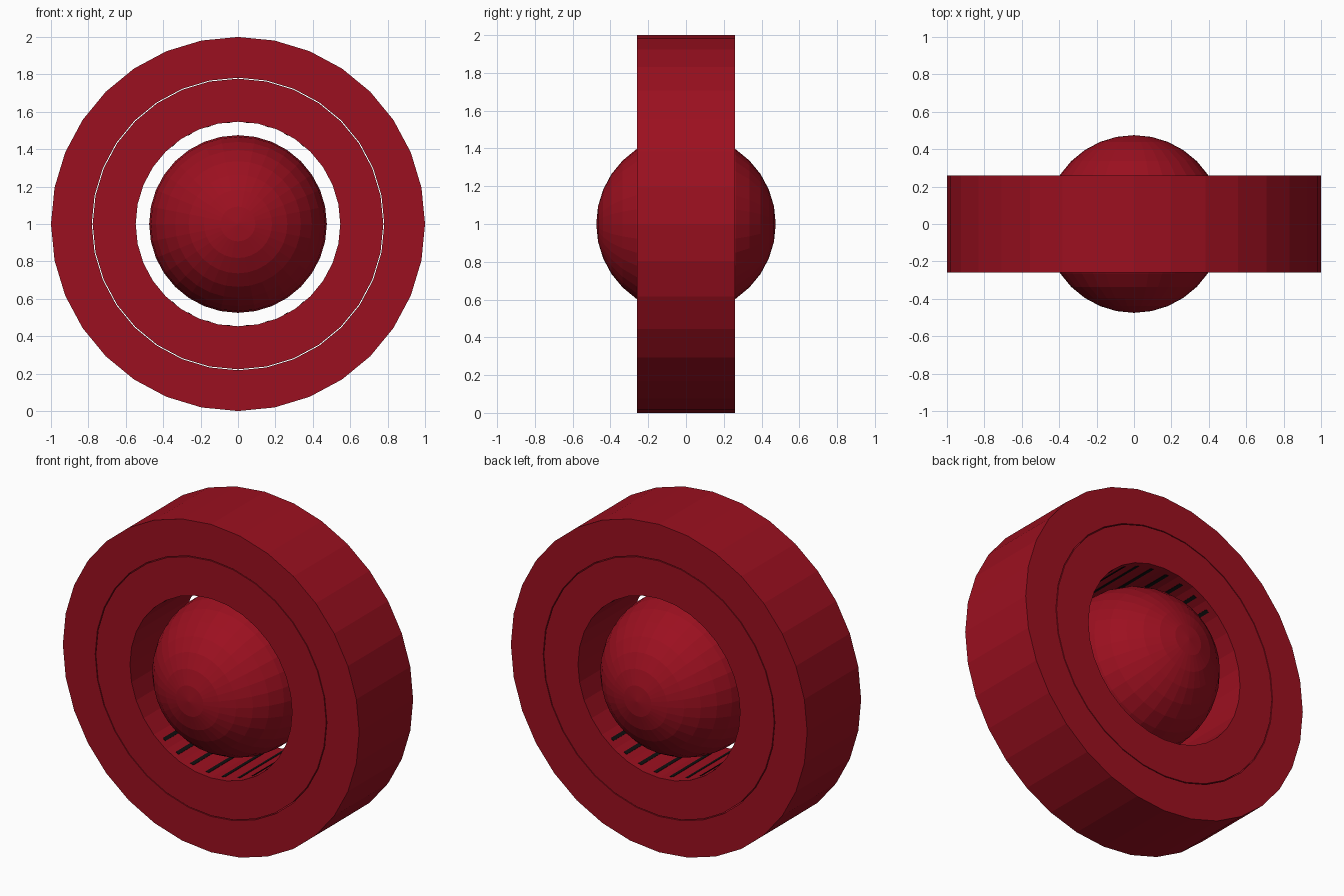
import bpy, bmesh, math
from mathutils import Matrix, Vector

if "Cube" in bpy.data.objects:
    bpy.data.objects.remove(bpy.data.objects["Cube"])

SIDES = 32
DEPTH = 0.26      # half depth along y
HOLE = 0.547      # radius of the central hole


def material(name, color):
    mat = bpy.data.materials.new(name)
    mat.diffuse_color = color
    mat.use_nodes = True
    mat.node_tree.nodes["Principled BSDF"].inputs["Base Color"].default_value = mat.diffuse_color
    return mat


def add_object(name, bm, mat):
    bmesh.ops.recalc_face_normals(bm, faces=bm.faces)
    mesh = bpy.data.meshes.new(name)
    bm.to_mesh(mesh)
    bm.free()
    mesh.materials.append(mat)
    obj = bpy.data.objects.new(name, mesh)
    obj.location.z = 1.0
    bpy.context.collection.objects.link(obj)
    return obj


def ring(name, inner, outer, mat):
    # rectangular section swept around the y axis
    bm = bmesh.new()
    section = [(inner, -DEPTH), (outer, -DEPTH), (outer, DEPTH), (inner, DEPTH)]
    loops = []
    for i in range(SIDES):
        a = 2 * math.pi * i / SIDES
        loops.append([bm.verts.new((r * math.cos(a), y, r * math.sin(a)))
                      for r, y in section])
    for i in range(SIDES):
        p, q = loops[i], loops[(i + 1) % SIDES]
        for j in range(4):
            k = (j + 1) % 4
            bm.faces.new((p[j], p[k], q[k], q[j]))
    return add_object(name, bm, mat)


red = material("red", (0.33, 0.005, 0.014, 1))
black = material("black", (0.005, 0.005, 0.005, 1))

# two nested rings with a hairline gap
ring("outer_ring", 0.782, 1.0, red)
ring("inner_ring", HOLE, 0.777, red)

# flat-faced ball with its poles on the y axis
bm = bmesh.new()
bmesh.ops.create_uvsphere(bm, u_segments=SIDES, v_segments=16, radius=0.475,
                          matrix=Matrix.Rotation(math.pi / 2, 4, 'X'))
add_object("centre_ball", bm, red)

# thin dark strips on the top and bottom of the hole wall, one per facet
bm = bmesh.new()
apothem = HOLE * math.cos(math.pi / SIDES)
for start in (4, 20):
    for i in range(start, start + 8):
        turn = Matrix.Rotation(-2 * math.pi * (i + 0.5) / SIDES, 4, 'Y')
        place = turn @ Matrix.Translation(Vector((apothem, 0, 0)))
        size = Matrix.Diagonal((0.004, 0.44, 0.022, 1))
        bmesh.ops.create_cube(bm, size=1, matrix=place @ size)
add_object("wall_strips", bm, black)
